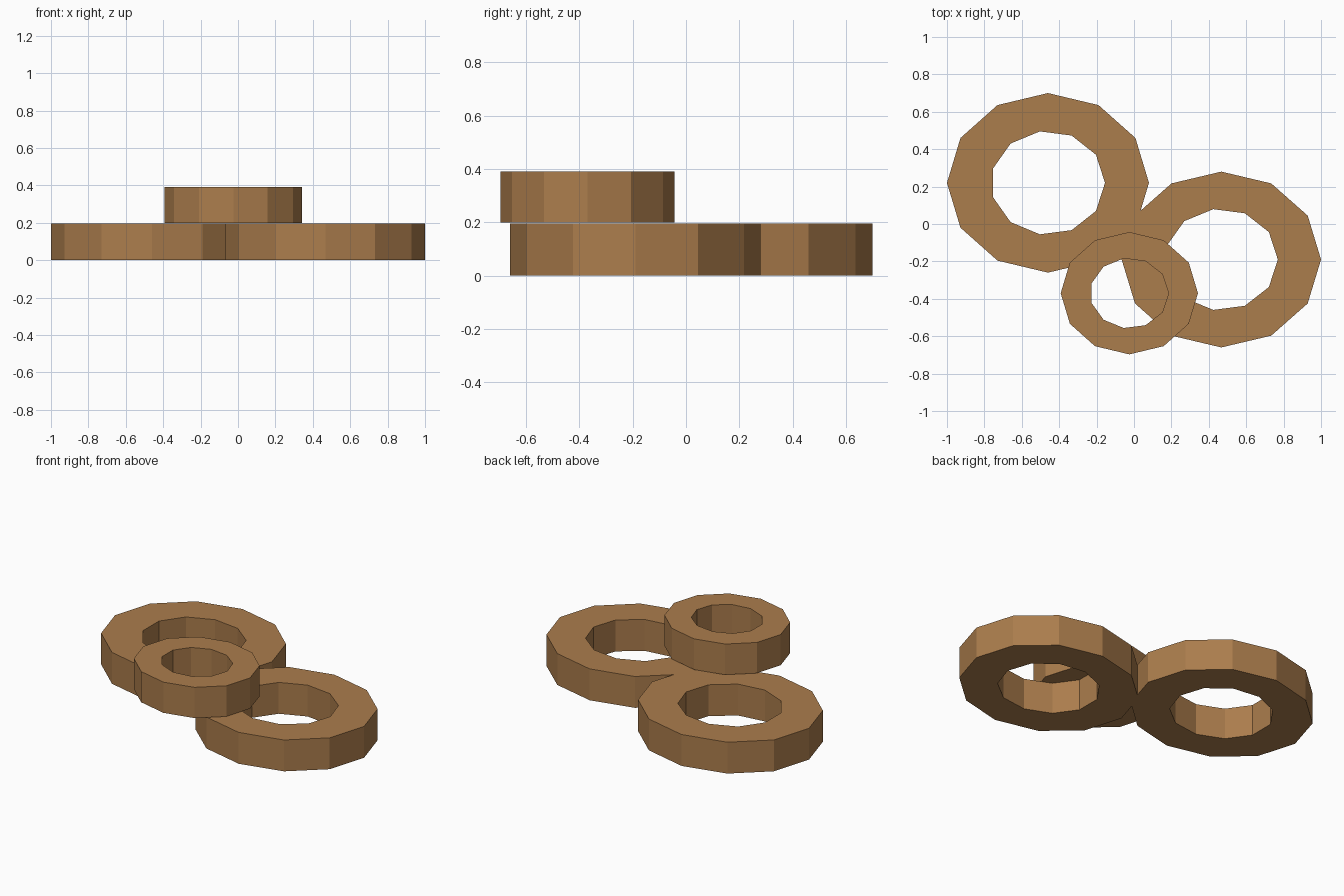
import bpy
import bmesh
from math import cos, sin, tau

cube = bpy.data.objects.get("Cube")
if cube:
    bpy.data.objects.remove(cube, do_unlink=True)

# One wood colour for every ring
wood = bpy.data.materials.new("warm_brown")
wood.use_nodes = True
colour = (0.41, 0.205, 0.073, 1)
wood.diffuse_color = colour
wood.node_tree.nodes["Principled BSDF"].inputs["Base Color"].default_value = colour

OUTER_SIDES = 12
INNER_SIDES = 11


def loop_edges(bm, sides, rx, ry):
    """Closed oval outline with its first corner on +x."""
    verts = [bm.verts.new((rx * cos(tau * i / sides), ry * sin(tau * i / sides), 0))
             for i in range(sides)]
    return [bm.edges.new((verts[i - 1], verts[i])) for i in range(sides)]


def ring(name, centre, outer, inner, height):
    """Flat oval ring, extruded up from its base."""
    bm = bmesh.new()
    edges = loop_edges(bm, OUTER_SIDES, *outer) + loop_edges(bm, INNER_SIDES, *inner)
    bmesh.ops.triangle_fill(bm, edges=edges, use_beauty=True, normal=(0, 0, 1))
    top = bmesh.ops.extrude_face_region(bm, geom=bm.faces[:], use_keep_orig=True)
    moved = [g for g in top["geom"] if isinstance(g, bmesh.types.BMVert)]
    bmesh.ops.translate(bm, verts=moved, vec=(0, 0, height))
    bmesh.ops.recalc_face_normals(bm, faces=bm.faces[:])
    mesh = bpy.data.meshes.new(name)
    bm.to_mesh(mesh)
    bm.free()
    mesh.materials.append(wood)
    obj = bpy.data.objects.new(name, mesh)
    obj.location = centre
    bpy.context.collection.objects.link(obj)
    return obj


# Two large rings on the ground, one small ring resting on both
ring("back_ring", (-0.46, 0.22, 0), (0.54, 0.48), (0.305, 0.278), 0.195)
ring("front_ring", (0.467, -0.19, 0), (0.533, 0.47), (0.302, 0.272), 0.195)
ring("top_ring", (-0.025, -0.37, 0.199), (0.367, 0.327), (0.21, 0.188), 0.191)
